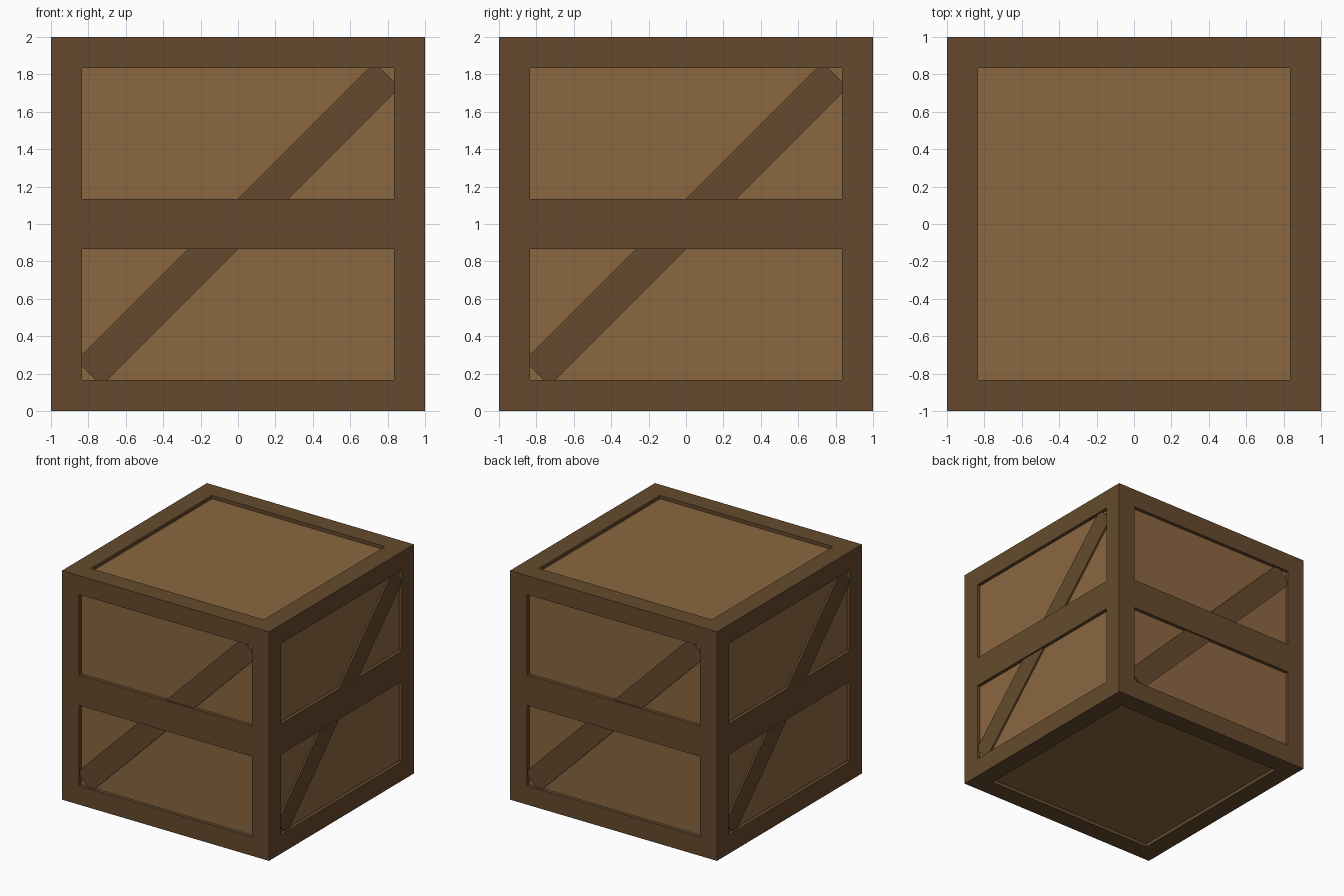
import bpy
from math import pi
from mathutils import Matrix, Vector

if "Cube" in bpy.data.objects:
    bpy.data.objects.remove(bpy.data.objects["Cube"], do_unlink=True)


def srgb(*rgb):
    return tuple(((c / 255 + 0.055) / 1.055) ** 2.4 for c in rgb) + (1.0,)


def material(name, colour):
    mat = bpy.data.materials.new(name)
    mat.use_nodes = True
    mat.diffuse_color = colour
    mat.node_tree.nodes["Principled BSDF"].inputs["Base Color"].default_value = colour
    return mat


dark_wood = material("dark_wood", srgb(101, 74, 45))
light_wood = material("light_wood", srgb(139, 103, 64))

HALF = 1.0       # half the crate size
BEAM = 0.165     # frame beam thickness
RECESS = 0.03    # depth of panels behind the frame
INNER = HALF - BEAM
MID = HALF - BEAM / 2
CENTRE = Matrix.Translation((0, 0, HALF))


def box(name, size, location, mat, turn=0.0, tilt=0.0):
    """Box about the crate centre, tilted about y, then turned about z."""
    bpy.ops.mesh.primitive_cube_add(size=1)
    obj = bpy.context.object
    obj.name = name
    obj.data.transform(CENTRE @ Matrix.Rotation(turn, 4, "Z")
                       @ Matrix.Translation(Vector(location))
                       @ Matrix.Rotation(tilt, 4, "Y")
                       @ Matrix.Diagonal((*size, 1)))
    obj.data.materials.append(mat)
    return obj


# Solid panelled body
core = 2 * (HALF - RECESS)
box("panels", (core, core, core), (0, 0, 0), light_wood)

# Frame, middle rail and diagonal brace, repeated round the four sides
for i, side in enumerate(("front", "right", "back", "left")):
    turn = i * pi / 2
    box(f"{side}_corner_post", (BEAM, BEAM, 2 * HALF), (-MID, -MID, 0), dark_wood, turn)
    for level, z in (("bottom", -MID), ("top", MID)):
        box(f"{side}_{level}_beam", (2 * INNER, BEAM, BEAM), (0, -MID, z), dark_wood, turn)
    box(f"{side}_middle_rail", (2 * INNER, BEAM, 0.265), (0, -MID, 0), dark_wood, turn)
    box(f"{side}_brace", (2.255, 0.1, 0.192), (0, -HALF + 0.065, 0),
        dark_wood, turn, -pi / 4)
